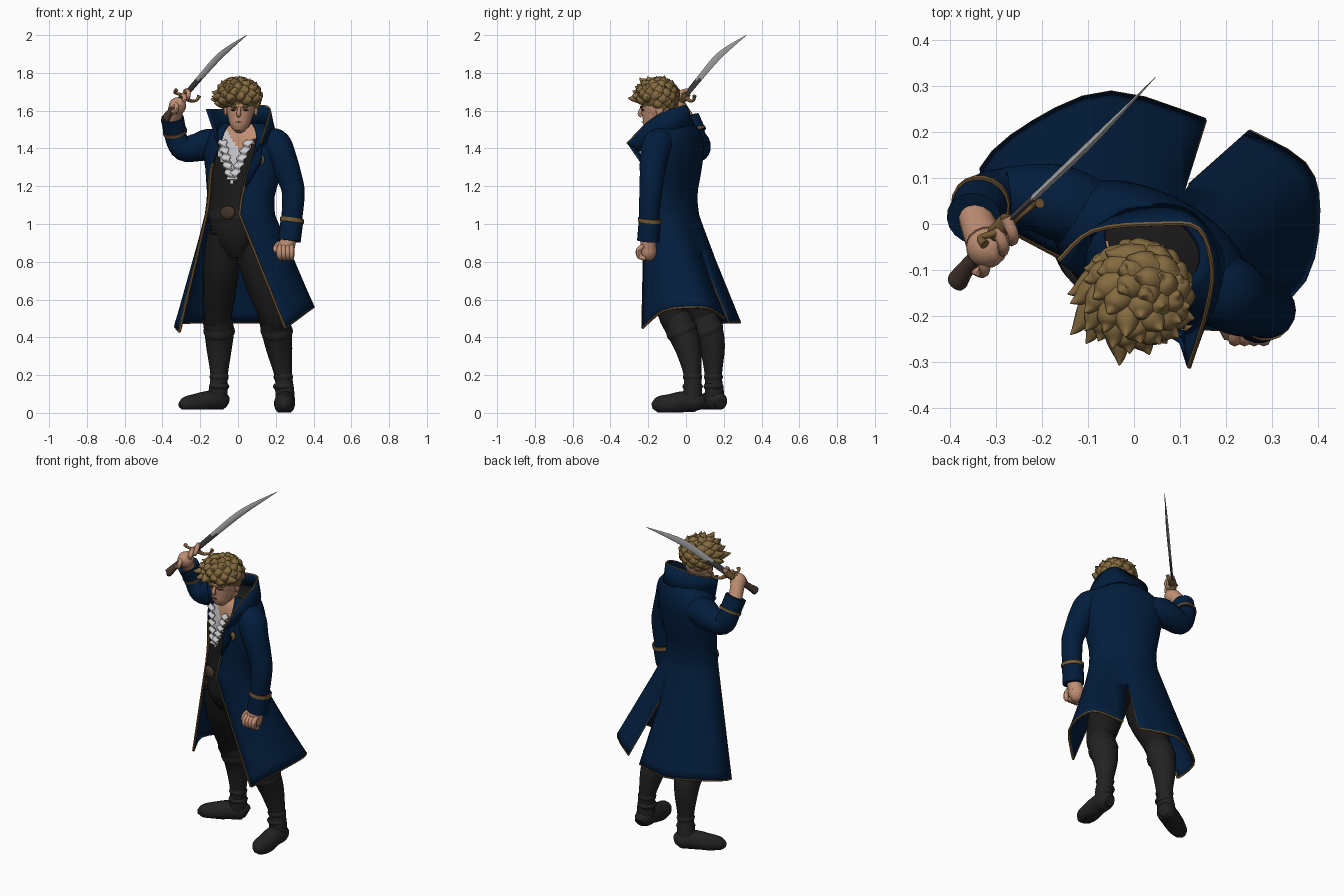
import bpy, bmesh, math, random
from mathutils import Vector as V, Matrix

random.seed(4)
if "Cube" in bpy.data.objects:
    bpy.data.objects.remove(bpy.data.objects["Cube"])
made = []


def colour(name, *rgb):
    m = bpy.data.materials.new(name)
    m.use_nodes = True
    m.diffuse_color = (*rgb, 1)
    bsdf = m.node_tree.nodes["Principled BSDF"]
    bsdf.inputs["Base Color"].default_value = (*rgb, 1)
    bsdf.inputs["Roughness"].default_value = 0.8
    return m


navy = colour("navy cloth", .0008, .0125, .046)
brass = colour("brass trim", .18, .10, .035)
leather = colour("black leather", .016, .016, .016)
cloth = colour("charcoal cloth", .011, .010, .010)
skin = colour("skin", .52, .27, .17)
blond = colour("dark blond hair", .23, .145, .05)
linen = colour("white linen", .6, .6, .62)
steel = colour("steel", .42, .42, .42)
dark_steel = colour("dark steel", .06, .055, .055)
brown = colour("brown leather", .055, .033, .024)


def spline(pts, k=4):
    """Catmull-Rom samples through tuples of any length."""
    out = []
    for i in range(len(pts) - 1):
        a, b, c, d = (pts[max(i - 1, 0)], pts[i], pts[i + 1], pts[min(i + 2, len(pts) - 1)])
        for j in range(k):
            t = j / k
            out.append(tuple(q + t / 2 * (r - p + t * (2*p - 5*q + 4*r - s + t * (3*q - p - 3*r + s)))
                             for p, q, r, s in zip(a, b, c, d)))
    return out + [tuple(pts[-1])]


def loft(bm, rows, closed=False):
    grid = [[bm.verts.new(p) for p in row] for row in rows]
    for lo, hi in zip(grid, grid[1:]):
        n = len(lo)
        for j in range(n if closed else n - 1):
            bm.faces.new((lo[j], lo[(j + 1) % n], hi[(j + 1) % n], hi[j]))
    if closed:
        bm.faces.new(grid[0])
        bm.faces.new(grid[-1])


def tube(bm, pts, k=4, sides=14, floor=None):
    """Round limb through (x, y, z, radius) points."""
    path = spline(pts, k)
    way = V(path[-1][:3]) - V(path[0][:3])
    ref = V((0, 1, 0)) if abs(way.y) < .7 * way.length else V((1, 0, 0))
    rows = []
    for i, p in enumerate(path):
        t = V(path[min(i + 1, len(path) - 1)][:3]) - V(path[max(i - 1, 0)][:3])
        n = ref.cross(t).normalized()
        m = t.cross(n).normalized()
        ring = []
        for j in range(sides):
            a = math.tau * j / sides
            q = V(p[:3]) + p[3] * (n * math.cos(a) + m * math.sin(a))
            if floor is not None:
                q.z = max(q.z, floor)
            ring.append(q)
        rows.append(ring)
    loft(bm, rows, True)


def ball(bm, at, size, turn=0):
    bmesh.ops.create_uvsphere(bm, u_segments=20, v_segments=12, radius=1, matrix=Matrix.Translation(at)
                              @ Matrix.Rotation(turn, 4, 'Z') @ Matrix.Diagonal((*size, 1)))


def finish(name, bm, *mats, thick=0):
    bmesh.ops.recalc_face_normals(bm, faces=bm.faces)
    me = bpy.data.meshes.new(name)
    bm.to_mesh(me)
    bm.free()
    ob = bpy.data.objects.new(name, me)
    bpy.context.collection.objects.link(ob)
    for m in mats:
        me.materials.append(m)
    if thick:
        mod = ob.modifiers.new("thickness", 'SOLIDIFY')
        mod.thickness, mod.offset = thick, 0
    made.append(ob)


def tubes(name, mat, *paths, **kw):
    bm = bmesh.new()
    for p in paths:
        tube(bm, p, **kw)
    finish(name, bm, mat)


# Torso sections: z, centre x, centre y, half width, half depth, opening angles
TWIST = math.radians(26)
SIDE = V((math.cos(TWIST), -math.sin(TWIST), 0))
FRONT = V((-math.sin(TWIST), -math.cos(TWIST), 0))
sections = [(1.53, .04, -.05, .11, .08, -34, 40), (1.48, .035, -.055, .19, .11, -24, 36),
            (1.4, .035, -.06, .228, .125, -26, 30), (1.28, .03, -.07, .21, .125, -45, 24),
            (1.15, .015, -.08, .185, .12, -56, 20), (1.05, .01, -.08, .19, .13, -60, 18)]


def around(sec, deg, scale=1.0):
    a = math.radians(deg)
    return V((sec[1], sec[2], sec[0])) + scale * (sec[3] * math.sin(a) * SIDE + sec[4] * math.cos(a) * FRONT)


# Long coat: two panels that share the back seam and split into a vent
hems = [[(-.31, .01, .43), (-.33, .12, .47), (-.22, .22, .48), (-.05, .285, .48), (.155, .225, .48)],
        [(.25, .2, .5), (.37, .13, .55), (.4, .03, .56), (.37, -.12, .54), (.25, -.23, .45)]]
vent_mid = V((.075, .21, .49))
VENT = .35
bm, trim = bmesh.new(), bmesh.new()
for half, hem in enumerate(hems):
    low = [V(p) for p in spline(hem, 3)]
    rows = []
    for sec in spline(sections, 3):
        step = (sec[6] - 360 - sec[5]) / 24
        rows.append([around(sec, sec[5] + step * (i + 12 * half)) for i in range(13)])
    waist, seam = rows[-1], 0 if half else 12
    for r in range(1, 13):
        t = r / 12
        row = [w.lerp(h, t) for w, h in zip(waist, low)]
        row[seam] = waist[seam].lerp(vent_mid, t) + (low[seam] - vent_mid) * max(0, (t - VENT) / (1 - VENT))
        rows.append(row)
    loft(bm, rows)
    edge = 12 - seam
    for line, thin in (([r[edge] for r in rows[8:]], .008), (rows[-1], .007), ([r[seam] for r in rows[-8:]], .004)):
        tube(trim, [(*p, thin) for p in line], k=1, sides=6)
bmesh.ops.remove_doubles(bm, verts=bm.verts, dist=.0005)
finish("coat", bm, navy, thick=.012)

# Standing collar with its pointed lapel
top = spline([(-.165, -.08, 1.605), (-.09, -.015, 1.605), (.05, 0, 1.62), (.14, -.01, 1.625),
              (.17, -.1, 1.6), (.155, -.2, 1.54), (.12, -.312, 1.425)])
base = spline([(-.1, -.13, 1.41), (-.07, .0, 1.49), (.04, .04, 1.52), (.13, .02, 1.52),
               (.19, -.07, 1.5), (.18, -.17, 1.46), (.1, -.25, 1.38)])
bm = bmesh.new()
loft(bm, [base, [(V(a) + V(b)) / 2 for a, b in zip(base, top)], top])
loft(bm, [[(.1, -.255, 1.4), (.06, -.23, 1.3), (.035, -.215, 1.2)],
          [(.12, -.305, 1.425), (.125, -.24, 1.33), (.05, -.22, 1.2)]])
finish("collar", bm, navy, thick=.01)
tube(trim, [(*p, .0052) for p in top], k=1, sides=6)
ball(trim, (.125, -.228, 1.34), (.016, .012, .026))
finish("coat_trim", trim, brass)

# Waistcoat with the open shirt and bare chest inside its neckline
body = sections + [(.95, .005, -.085, .16, .12, 0, 0)]
bm = bmesh.new()
loft(bm, [[around(s, a * 5, .93) for a in range(72)] for s in spline(body, 8)], True)
for f in bm.faces:
    c = f.calc_center_median()
    if (c - V((.03, -.06, c.z))).dot(FRONT) > .02:
        if abs(c.x - .03) < (c.z - 1.35) * .6:
            f.material_index = 2
        elif abs(c.x + .03) < (c.z - 1.21) * .45:
            f.material_index = 1
finish("waistcoat", bm, cloth, linen, skin)

# Ruffled shirt edges
bm = bmesh.new()
for slope in (-.22, .42):
    rows = []
    for across in (-1, -.3, .4, 1):
        row = []
        for i in range(43):
            z = 1.235 + i * .005
            x = -.035 + slope * (z - 1.22) + across * .02
            ripple = .006 * math.sin(i * .8 + across)
            row.append((x + ripple, -.19 - .45 * (x + .02) + (z - 1.3) * .15 + ripple, z))
        rows.append(row)
    loft(bm, rows)
finish("shirt_ruffles", bm, linen, thick=.005)

# Belt and oval buckle
bm = bmesh.new()
loft(bm, [[around((z, .01, -.08, .178, .124), a * 10) for a in range(36)] for z in (1.03, 1.08)], True)
finish("belt", bm, leather)
bm = bmesh.new()
ball(bm, (-.055, -.196, 1.06), (.045, .016, .036), -TWIST)
finish("belt_buckle", bm, brown)

# Trousers and boots
tubes("trousers", cloth,
      [(0, -.08, 1.02, .12), (0, -.075, .93, .125), (.01, -.06, .84, .09)],
      [(-.07, -.06, .95, .095), (-.09, -.02, .75, .095), (-.105, .07, .55, .078), (-.105, .1, .46, .07)],
      [(.06, -.08, .93, .1), (.13, -.08, .72, .1), (.185, -.07, .53, .08), (.205, -.03, .44, .07)], sides=20)
shafts = [[(-.11, .09, .5, .078), (-.1, .12, .43, .078), (-.1, .14, .34, .067), (-.1, .145, .2, .046),
           (-.105, .15, .12, .05), (-.11, .155, .06, .052)],
          [(.19, -.055, .5, .08), (.205, -.02, .43, .08), (.22, .015, .33, .068), (.24, .035, .2, .047),
           (.247, .035, .12, .05), (.25, .035, .06, .052)]]
feet = [[(-.06, .18, .05, .03), (-.085, .17, .06, .052), (-.15, .135, .062, .055), (-.22, .1, .05, .052),
         (-.28, .068, .045, .04), (-.31, .052, .04, .012)],
        [(.25, .09, .04, .03), (.25, .06, .055, .05), (.248, -.01, .06, .055), (.246, -.08, .045, .055),
         (.245, -.145, .042, .045), (.245, -.18, .035, .014)]]
bm = bmesh.new()
for shaft, foot, floor in zip(shafts, feet, (.018, .002)):
    tube(bm, shaft, sides=18)
    tube(bm, foot, sides=18, floor=floor)
    x, y, z, r = shaft[3]
    for dz, extra in ((-.06, .008), (-.01, .005)):
        tube(bm, [(x, y, z + dz - .015, r), (x, y, z + dz, r + extra), (x, y, z + dz + .015, r)], sides=18)
    x, y, z, r = shaft[1]
    tube(bm, [(x, y + .012, z - .025, r - .005), (x, y, z, r + .006), (x, y - .01, z + .025, r)], sides=18)
finish("boots", bm, leather)

# Sleeves and turned-back cuffs
tubes("sleeves", navy,
      [(-.1, .02, 1.42, .08), (-.16, .045, 1.42, .083), (-.22, .058, 1.405, .074), (-.29, .055, 1.4, .066),
       (-.33, .05, 1.46, .057), (-.345, .02, 1.54, .052)],
      [(.16, -.11, 1.44, .07), (.2, -.148, 1.42, .082), (.235, -.17, 1.35, .075), (.272, -.18, 1.25, .066),
       (.293, -.188, 1.16, .06), (.282, -.197, 1, .054), (.275, -.2, .95, .05)], sides=18)
cuffs = [((-.332, .048, 1.48, .06), (-.348, .012, 1.56, .061)),
         ((.287, -.19, 1.03, .06), (.272, -.2, .91, .06))]
tubes("cuffs", navy, *cuffs, sides=18)
bands = []
for a, b in cuffs:
    bands.append([tuple(p + (q - p) * t for p, q in zip(a, b))[:3] + (r + .004,)
                  for t, r in ((0, a[3]), (.17, b[3]))])
tubes("cuff_bands", brass, *bands, sides=18)

# Hands, neck and face
bm = bmesh.new()
tube(bm, [(-.345, .015, 1.545, .038), (-.325, -.04, 1.62, .042)])
ball(bm, (-.32, -.05, 1.625), (.046, .045, .046), .6)
tube(bm, [(.275, -.2, .95, .04), (.255, -.2, .87, .044)])
ball(bm, (.25, -.2, .862), (.048, .045, .058))
for i in range(4):
    s = i * .021
    tube(bm, [(.222 + s, -.225, .885, .012), (.22 + s, -.25, .862, .015), (.22 + s, -.245, .83, .015),
              (.224 + s, -.215, .815, .011)], sides=8)
    h = V((-.352 + s, -.085 + s * 1.1, 1.6 + s * 1.1))
    tube(bm, [(*(h + V(d)), .013) for d in ((.01, .03, .035), (.025, -.005, .03), (.022, -.02, .002),
                                            (0, -.01, -.012))], sides=8)
tube(bm, [(.22, -.19, .9, .013), (.2, -.22, .875, .015), (.205, -.245, .85, .012)], sides=8)
tube(bm, [(.025, -.05, 1.43, .07), (.02, -.1, 1.5, .052), (.015, -.14, 1.58, .055)], sides=18)
ball(bm, (.015, -.148, 1.63), (.08, .09, .1))
tube(bm, [(.013, -.16, 1.62, .075), (.01, -.17, 1.56, .063), (.006, -.185, 1.515, .046), (.003, -.195, 1.49, .022)],
     sides=18)
tube(bm, [(.007, -.234, 1.618, .007), (.004, -.244, 1.585, .012), (.004, -.234, 1.57, .009)], sides=8)
for s in (-1, 1):
    ball(bm, (.015 + s * .08, -.14, 1.6), (.01, .02, .028))
finish("head_and_hands", bm, skin)
tubes("eyes_and_mouth", brown, *[[(.008 + s * .02, -.231, 1.603, .003), (.008 + s * .033, -.229, 1.605, .006),
                                 (.008 + s * .046, -.219, 1.603, .003)] for s in (-1, 1)],
      [(-.012, -.226, 1.54, .003), (.004, -.231, 1.54, .004), (.02, -.226, 1.54, .003)], sides=6)
tubes("eyebrows", blond, *[[(.008 + s * .014, -.238, 1.616, .005), (.008 + s * .035, -.234, 1.624, .007),
                           (.008 + s * .06, -.214, 1.622, .003)] for s in (-1, 1)], sides=6)

# Tousled hair: a cap covered in broad, swept, pointed locks
bm = bmesh.new()
mid, size = V((.012, -.15, 1.675)), V((.105, .1, .086))
ball(bm, mid, size)
COUNT = 64
for i in range(COUNT):
    z = 1 - 1.7 * (i + .5) / COUNT
    a = i * 2.39996
    flat = math.sqrt(1 - z * z)
    d = V((flat * math.cos(a), flat * math.sin(a), z))
    if d.z < -.25 and d.y < .15 - .3 * abs(d.x):
        continue
    p = mid + d * size * .82
    sweep = (V((0, 0, 1)).cross(d) * .8 + V((-.3, -.3, 0))) * random.uniform(.7, 1.2)
    reach = random.uniform(.75, 1.1)
    tube(bm, [(*p, .036), (*(p + d * .018 + sweep * .02), .028),
              (*(p + reach * (d * .032 + sweep * .045)), .014),
              (*(p + reach * (d * .045 + sweep * .058 + V((0, 0, .004)))), .0012)], k=4, sides=9)
finish("hair", bm, blond)

# Curved sabre: blade, grip, pommel and guard
bm = bmesh.new()
path = spline([(-.29, -.01, 1.67, .016), (-.2, .075, 1.775, .018), (-.09, .18, 1.895, .019), (.047, .32, 2, .001)], 6)
out = V((.7, -.7, 0))
rows = []
for i, p in enumerate(path):
    t = V(path[min(i + 1, 18)][:3]) - V(path[max(i - 1, 0)][:3])
    w = out.cross(t).normalized() * p[3]
    c = V(p[:3])
    rows.append([c + w, c + out * p[3] * .4, c - w, c - out * p[3] * .4])
loft(bm, rows, True)
for f in bm.faces:
    f.material_index = int(f.calc_center_median().z < 1.77)
finish("sabre_blade", bm, steel, dark_steel)
tubes("sabre_grip", brown, [(-.39, -.13, 1.55, .012), (-.385, -.125, 1.555, .023), (-.36, -.09, 1.59, .018),
                            (-.29, -.01, 1.67, .016)])
tubes("sabre_guard", brass,
      [(-.325, -.045, 1.71, .011), (-.335, -.03, 1.695, .007), (-.305, -.02, 1.685, .009), (-.28, 0, 1.672, .014),
       (-.25, .02, 1.652, .009), (-.22, .04, 1.655, .007), (-.205, .045, 1.68, .011)],
      [(-.3, -.022, 1.658, .022), (-.275, .008, 1.688, .019)])

# Smooth shading with sharp edges kept
bpy.ops.object.select_all(action='DESELECT')
for ob in made:
    ob.select_set(True)
bpy.context.view_layer.objects.active = made[0]
bpy.ops.object.shade_smooth_by_angle(angle=math.radians(45))
